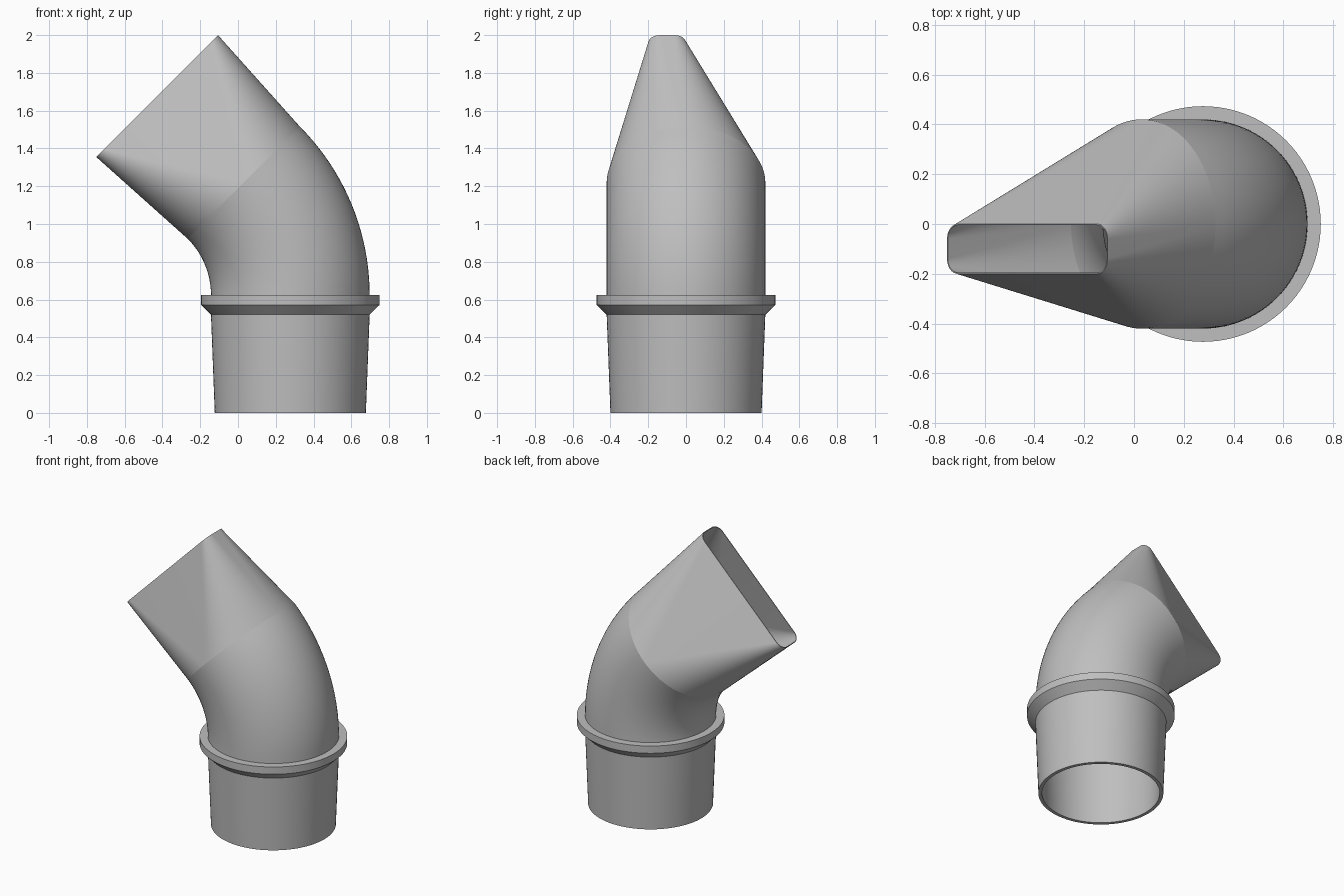
import bpy, bmesh
from math import sin, cos, pi, radians
from mathutils import Vector

if "Cube" in bpy.data.objects:
    bpy.data.objects.remove(bpy.data.objects["Cube"], do_unlink=True)

grey = bpy.data.materials.new("light grey plastic")
grey.use_nodes = True
grey.diffuse_color = (0.52, 0.52, 0.52, 1)
grey.node_tree.nodes["Principled BSDF"].inputs["Base Color"].default_value = (0.52, 0.52, 0.52, 1)

AXIS_X = 0.277      # centre line of the round socket
BEND_Z = 0.623      # height where the bend begins
BEND_R = 0.843      # centre line radius of the bend
BEND = radians(45)
TUBE, BORE = 0.42, 0.40
QUARTER = 24        # segments per quarter turn

# Each quarter repeats its end angle, so straight sides of the outlet can meet the circle in one point
ANGLES = [(q, (q + i / QUARTER) * pi / 2) for q in range(4) for i in range(QUARTER + 1)]
SIGNS = [(1, 1), (-1, 1), (-1, -1), (1, -1)]


def upright(r, z):
    """Horizontal ring round the socket axis."""
    return [Vector((AXIS_X + r * cos(a), r * sin(a), z)) for _, a in ANGLES]


def tilted(r, turn, ahead=0, half_u=0, half_v=0, shift_v=0):
    """Ring across the bend; half sizes above zero stretch it to a rounded rectangle."""
    u = Vector((cos(turn), 0, sin(turn)))
    v = Vector((0, 1, 0))
    centre = Vector((AXIS_X - BEND_R, 0, BEND_Z)) + u * BEND_R + u.cross(v) * ahead
    return [centre + u * (SIGNS[q][0] * half_u + r * cos(a))
            + v * (SIGNS[q][1] * half_v + shift_v + r * sin(a)) for q, a in ANGLES]


def make_part(name, *skins):
    """Join each list of rings into a skin."""
    bm = bmesh.new()
    for rings in skins:
        rows = [[bm.verts.new(p) for p in ring] for ring in rings]
        for low, high in zip(rows, rows[1:]):
            for i in range(len(low)):
                j = (i + 1) % len(low)
                bm.faces.new((low[i], low[j], high[j], high[i]))
    bmesh.ops.remove_doubles(bm, verts=bm.verts, dist=0.00001)
    mesh = bpy.data.meshes.new(name)
    bm.to_mesh(mesh)
    bm.free()
    mesh.materials.append(grey)
    ob = bpy.data.objects.new(name, mesh)
    bpy.context.collection.objects.link(ob)
    bpy.ops.object.select_all(action='DESELECT')
    ob.select_set(True)
    bpy.context.view_layer.objects.active = ob
    bpy.ops.object.shade_smooth_by_angle(angle=radians(25))


# Tapered socket: bore, bottom rim, outside
make_part("tapered_socket", [upright(BORE, BEND_Z), upright(0.377, 0),
                             upright(0.4, 0), upright(TUBE, 0.52)])

# Stop collar with a chamfered underside
make_part("stop_collar", [upright(TUBE, 0.52), upright(0.473, 0.572),
                          upright(0.473, BEND_Z), upright(TUBE, BEND_Z)])

# Elbow, outside and bore
turns = [BEND * i / 20 for i in range(21)]
make_part("elbow", [tilted(TUBE, t) for t in turns],
          [tilted(BORE, t) for t in reversed(turns)])

# Flattened nozzle: circle to an off-centre slot with a thin rim
LENGTH, CORNER, RIM = 0.648, 0.06, 0.005
slot = dict(half_u=0.456 - CORNER, half_v=0.1 - CORNER, shift_v=-0.1)
make_part("flat_nozzle", [tilted(TUBE, BEND), tilted(CORNER, BEND, LENGTH, **slot),
                          tilted(CORNER - RIM, BEND, LENGTH, **slot), tilted(BORE, BEND)])
